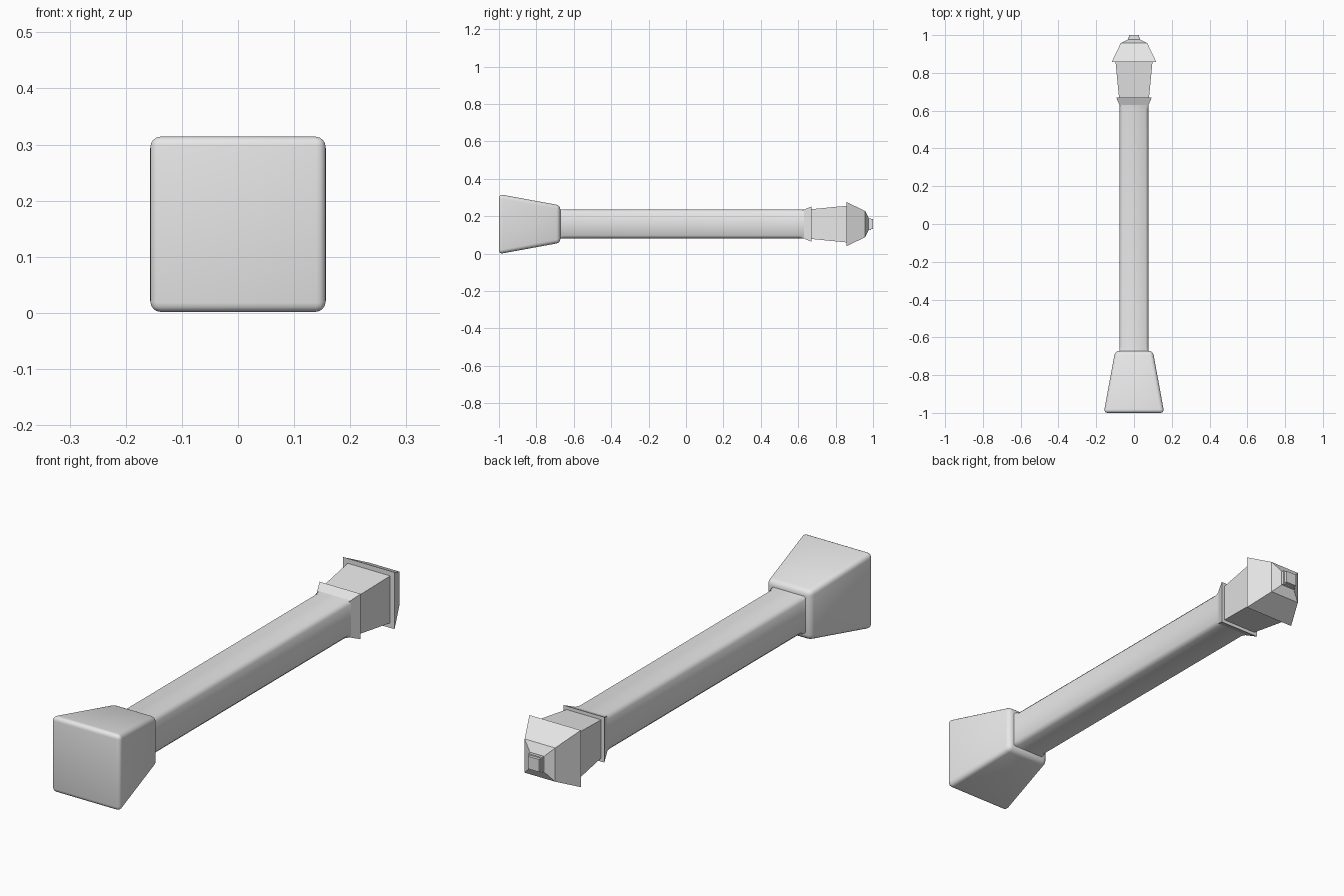
import bpy, bmesh, math

if "Cube" in bpy.data.objects:
    bpy.data.objects.remove(bpy.data.objects["Cube"], do_unlink=True)

AXIS_Z = 0.158  # height of the post's centre line

grey = bpy.data.materials.new("plain grey")
grey.use_nodes = True
grey.diffuse_color = (0.8, 0.8, 0.8, 1)
grey.node_tree.nodes["Principled BSDF"].inputs["Base Color"].default_value = (0.8, 0.8, 0.8, 1)


def ring(y, half, cut):
    """Square section at y, with optional chamfered corners."""
    corners = []
    for k in range(4):
        a = k * math.pi / 2
        c, s = round(math.cos(a)), round(math.sin(a))
        points = [(half, half - cut), (half - cut, half)] if cut else [(half, half)]
        corners += [(p * c - q * s, y, AXIS_Z + p * s + q * c) for p, q in points]
    return corners


def loft(name, sections, cut=0, bevel=0, smooth_angle=None):
    """Join square sections (y, half width[, chamfer]) into a closed solid."""
    bm = bmesh.new()
    rings = [[bm.verts.new(p) for p in ring(s[0], s[1], s[2] if len(s) > 2 else cut)]
             for s in sections]
    for a, b in zip(rings, rings[1:]):
        for i in range(len(a)):
            j = (i + 1) % len(a)
            bm.faces.new((a[i], a[j], b[j], b[i]))
    bm.faces.new(rings[0])
    bm.faces.new(rings[-1])
    bmesh.ops.recalc_face_normals(bm, faces=bm.faces[:])
    if bevel:
        bmesh.ops.bevel(bm, geom=bm.edges[:], offset=bevel, offset_type='OFFSET',
                        segments=4, profile=0.5, affect='EDGES', clamp_overlap=True)
    mesh = bpy.data.meshes.new(name)
    bm.to_mesh(mesh)
    bm.free()
    mesh.materials.append(grey)
    if smooth_angle:
        mesh.shade_smooth()
        mesh.set_sharp_from_angle(angle=math.radians(smooth_angle))
    obj = bpy.data.objects.new(name, mesh)
    bpy.context.collection.objects.link(obj)
    return obj


# Tapered foot with rounded edges
loft("base", [(-1.0, 0.16), (-0.672, 0.1)], bevel=0.02, smooth_angle=40)

# Long post: chamfered corners that run out to square at both ends
loft("post", [(-0.69, 0.077, 0.001), (-0.68, 0.077, 0.001), (-0.65, 0.077, 0.016),
              (0.61, 0.077, 0.016), (0.64, 0.077, 0.001), (0.66, 0.077, 0.001)],
     smooth_angle=50)

# Flared collar below the lantern
loft("collar", [(0.625, 0.075), (0.67, 0.094)])

# Lantern body widening towards the roof
loft("lantern", [(0.665, 0.079), (0.86, 0.098)])

# Two-slope roof with overhanging eaves
loft("roof", [(0.858, 0.118), (0.958, 0.07), (0.976, 0.034)])

# Stepped square finial
loft("finial", [(0.97, 0.031), (0.988, 0.031), (0.988, 0.026), (1.0, 0.026)])
